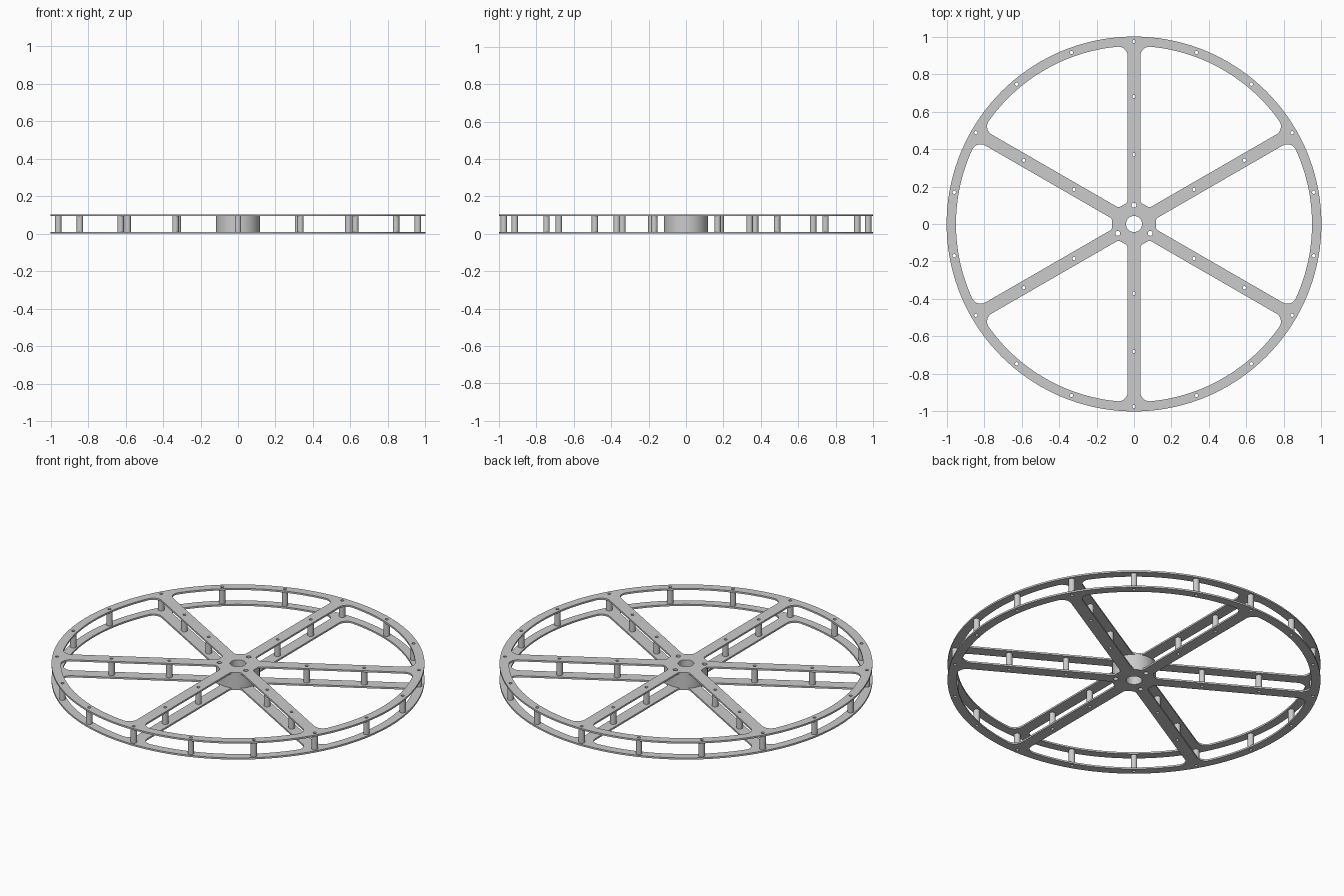
import bpy, bmesh
from math import pi, sin, cos, asin, atan2, sqrt, radians

if "Cube" in bpy.data.objects:
    bpy.data.objects.remove(bpy.data.objects["Cube"])

HEIGHT, THICK = 0.104, 0.010      # overall height, plate thickness
RIM_OUT, RIM_IN = 1.0, 0.95
HUB_R, BORE_R = 0.117, 0.043
SPOKE_W = 0.034                   # half width of a spoke
POST_R, SCREW_R, BOLT_R = 0.017, 0.009, 0.013


def arc(cx, cy, r, a0, a1, n):
    return [(cx + r * cos(a0 + (a1 - a0) * i / n), cy + r * sin(a0 + (a1 - a0) * i / n))
            for i in range(n + 1)]


def circle(r, n, cx=0.0, cy=0.0):
    return arc(cx, cy, r, 0, 2 * pi, n)[:-1]


def polar(r, deg):
    return r * cos(radians(deg)), r * sin(radians(deg))


def rotate(pts, a):
    return [(x * cos(a) - y * sin(a), x * sin(a) + y * cos(a)) for x, y in pts]


def extrude_loops(name, loops, z0, z1):
    """Filled 2D outline with holes, extruded from z0 to z1."""
    cu = bpy.data.curves.new(name, 'CURVE')
    cu.dimensions = '2D'
    cu.fill_mode = 'BOTH'
    cu.extrude = (z1 - z0) / 2
    for pts in loops:
        sp = cu.splines.new('POLY')
        sp.points.add(len(pts) - 1)
        for p, (x, y) in zip(sp.points, pts):
            p.co = (x, y, 0, 1)
        sp.use_cyclic_u = True
    tmp = bpy.data.objects.new(name + "_outline", cu)
    bpy.context.collection.objects.link(tmp)
    bpy.context.view_layer.update()
    me = bpy.data.meshes.new_from_object(
        tmp.evaluated_get(bpy.context.evaluated_depsgraph_get()))
    bpy.data.objects.remove(tmp)
    bm = bmesh.new()
    bm.from_mesh(me)
    bmesh.ops.remove_doubles(bm, verts=bm.verts, dist=1e-5)
    bmesh.ops.translate(bm, verts=bm.verts, vec=(0, 0, (z0 + z1) / 2))
    bmesh.ops.recalc_face_normals(bm, faces=bm.faces)
    bm.to_mesh(me)
    bm.free()
    me.name = name
    ob = bpy.data.objects.new(name, me)
    bpy.context.collection.objects.link(ob)
    smooth(ob)
    return ob


def smooth(ob):
    bpy.ops.object.select_all(action='DESELECT')
    ob.select_set(True)
    bpy.context.view_layer.objects.active = ob
    bpy.ops.object.shade_smooth_by_angle(angle=radians(30))


def window():
    """Opening between two spokes, with rounded corners at hub and rim."""
    w, fr, fh = SPOKE_W, 0.05, 0.025
    hx, hy = sqrt((HUB_R + fh) ** 2 - (w + fh) ** 2), w + fh
    rx, ry = sqrt((RIM_IN - fr) ** 2 - (w + fr) ** 2), w + fr
    ha, ra = atan2(hy, hx), atan2(ry, rx)
    half = arc(0, 0, HUB_R, pi / 6, ha, 4)
    half += arc(hx, hy, fh, ha + pi, 1.5 * pi, 6)[1:]
    half += arc(rx, ry, fr, -pi / 2, ra, 8)
    half += arc(0, 0, RIM_IN, ra, pi / 6, 12)[1:]
    # mirror about the 30 degree line
    c, s = cos(pi / 3), sin(pi / 3)
    other = [(x * c + y * s, x * s - y * c) for x, y in half]
    return half + other[::-1][1:-1]


# Screw positions: 18 on the rim, two along each spoke
posts = [polar(0.974, 10 + 20 * i) for i in range(18)]
posts += [polar(r, 30 + 60 * i) for r in (0.37, 0.68) for i in range(6)]
bolts = [circle(BOLT_R, 20, *polar(0.1, a)) for a in (90, 210, 330)]

# Two identical spoked plates
loops = [circle(RIM_OUT, 144), circle(BORE_R, 40)] + bolts
loops += [rotate(window(), radians(30 + 60 * i)) for i in range(6)]
loops += [circle(SCREW_R, 14, x, y) for x, y in posts]
extrude_loops("lower_plate", loops, 0, THICK)
extrude_loops("upper_plate", loops, HEIGHT - THICK, HEIGHT)

# Hub block between the plates
extrude_loops("hub", [circle(HUB_R, 64), circle(BORE_R, 40)] + bolts, THICK, HEIGHT - THICK)

# Hollow spacer posts sharing one mesh
first = extrude_loops("spacer_post", [circle(POST_R, 20), circle(SCREW_R, 14)],
                      THICK, HEIGHT - THICK)
first.location = (*posts[0], 0)
for x, y in posts[1:]:
    ob = bpy.data.objects.new("spacer_post", first.data)
    ob.location = (x, y, 0)
    bpy.context.collection.objects.link(ob)
